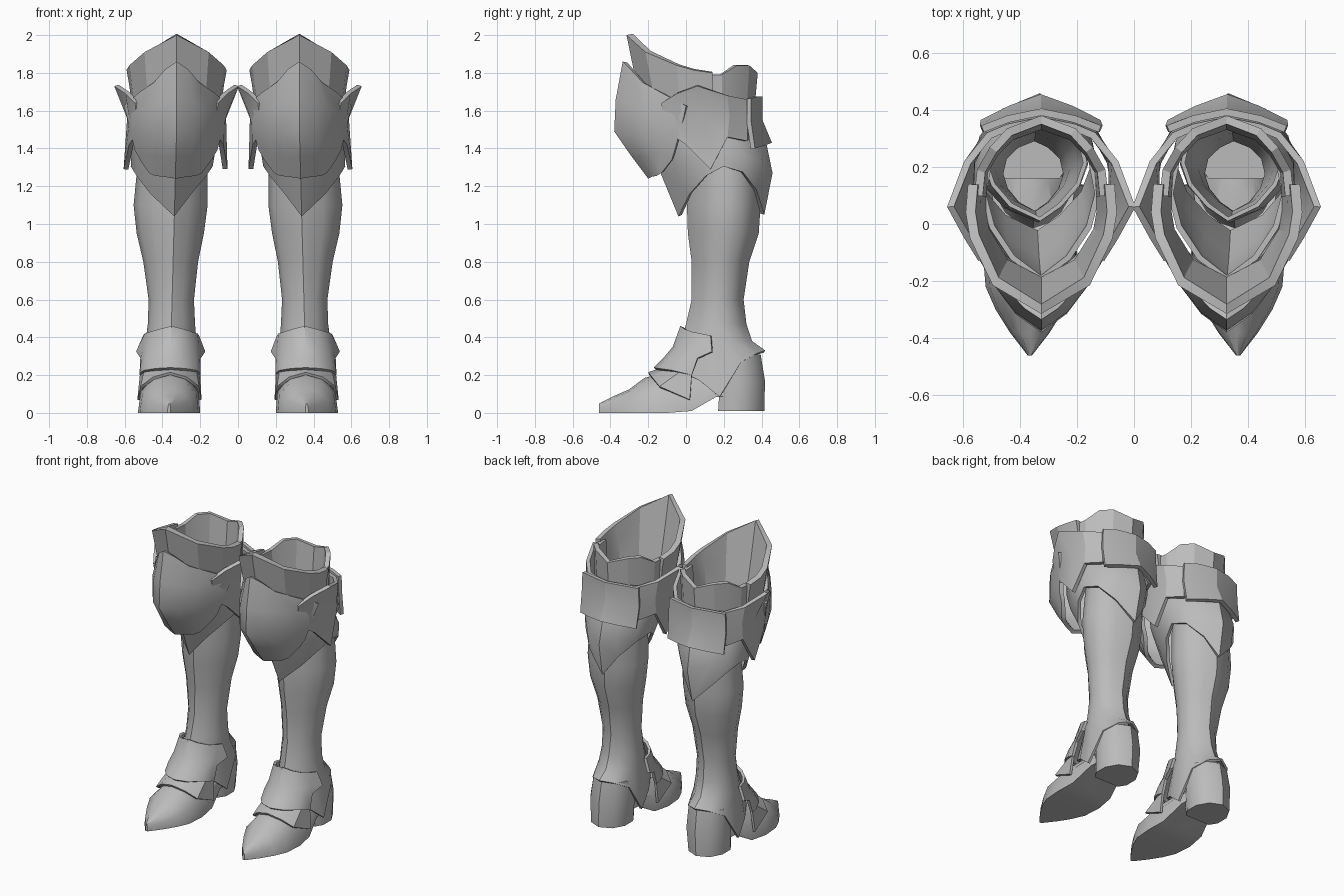
import bpy, math

steel = bpy.data.materials.new("steel_grey")
steel.diffuse_color = (0.5, 0.5, 0.5, 1)

# Half outlines of a leg ring and of the heel, front round to back (unit size)
RING = [(0, -1), (.5, -.74), (.85, -.36), (1, .05), (.88, .5), (.5, .82), (0, 1)]
HEEL = [(0, -1), (.75, -1), (1, -.6), (1, .1), (.65, .72), (0, 1)]


def ring(yf, yb, w, z, shape=RING):
    """Half leg ring; z is one height or a height for each column."""
    zs = z if isinstance(z, list) else [z] * len(shape)
    mid, half = (yf + yb) / 2, (yb - yf) / 2
    return [(w * sx, mid + half * sy, h) for (sx, sy), h in zip(shape, zs)]


def section(y, w, top, bottom=0.0):
    """Half cross-section of the foot, ridge down to sole."""
    h = top - bottom
    return [(0, y, top), (w * .5, y, bottom + h * .91), (w * .93, y, bottom + h * .52),
            (w, y, bottom), (0, y, bottom)]


def centre(z):
    """The leg leans outward towards the foot."""
    return .325 + .04 * min(1, max(0, (1.5 - z) / 1.5))


def calf_bulge(z):
    """Outward shift of the calf relative to its front and back ridges."""
    return .021 * max(0, min(1, (z - .5) / .5, (1.6 - z) / .3))


def plate(name, rows, thick=0.0, cap=False, bulge=False, angle=35):
    """Loft half rows, reflect across the leg's middle, then mirror to the other leg."""
    closed = rows[0][-1][0] == 0
    flip = not closed and rows[0][0][1] > rows[0][-1][1]
    verts, faces = [], []
    for row in rows:
        start = 1 if row[0][0] == 0 else 0
        left = [(-x, y, z) for x, y, z in reversed(row[start:-1] if closed else row[start:])]
        for x, y, z in left + list(row):
            shift = calf_bulge(z) if bulge and x else 0
            verts.append((centre(z) + x + shift, y, z))
    n = len(verts) // len(rows)
    for r in range(len(rows) - 1):
        for c in range(n if closed else n - 1):
            d = (c + 1) % n
            f = (r * n + c, r * n + n + c, r * n + n + d, r * n + d)
            faces.append(f[::-1] if flip else f)
    if cap:
        faces.append(tuple(range(n)))
        faces.append(tuple(reversed(range(len(verts) - n, len(verts)))))
    mesh = bpy.data.meshes.new(name)
    mesh.from_pydata(verts, [], faces)
    mesh.materials.append(steel)
    ob = bpy.data.objects.new(name, mesh)
    bpy.context.collection.objects.link(ob)
    bpy.ops.object.select_all(action='DESELECT')
    ob.select_set(True)
    bpy.context.view_layer.objects.active = ob
    if thick:
        s = ob.modifiers.new("thickness", 'SOLIDIFY')
        s.thickness, s.offset = thick, -1
        bpy.ops.object.modifier_apply(modifier=s.name)
    m = ob.modifiers.new("other_leg", 'MIRROR')
    m.use_mirror_merge = False
    bpy.ops.object.modifier_apply(modifier=m.name)
    bpy.ops.object.shade_smooth_by_angle(angle=math.radians(angle))
    return ob


# Shin tube, flaring into the ankle collar
plate("shin", [
    ring(.01, .40, .182, 1.36),
    ring(.005, .395, .196, 1.1),
    ring(.01, .385, .178, .95),
    ring(.03, .335, .145, .8),
    ring(.03, .305, .12, .6),
    ring(0, .32, .125, .47),
    ring(-.03, .35, .135, .38),
    ring(-.09, .42, .157, [.26, .22, .17, .085, .27, .315, .33]),
], .015, bulge=True)

# Calf plate with pointed front and back and arched sides
plate("calf_plate", [
    ring(-.2, .38, .21, 1.56),
    ring(-.19, .425, .222, 1.43),
    ring(-.135, .458, .222, [1.27, 1.3, 1.34, 1.38, 1.36, 1.33, 1.27]),
    ring(-.04, .415, .217, [1.04, 1.16, 1.255, 1.305, 1.275, 1.18, 1.05]),
], .02, bulge=True)

# Band behind the knee, with side wings and hanging points
plate("knee_band", [
    [(0, .375, 1.66), (.12, .35, 1.66), (.19, .32, 1.66), (.27, .22, 1.68),
     (.33, .06, 1.73), (.27, -.05, 1.69), (.22, -.13, 1.64)],
    [(0, .38, 1.58), (.12, .355, 1.57), (.195, .325, 1.56), (.257, .23, 1.57),
     (.262, .1, 1.56), (.25, -.04, 1.55), (.21, -.12, 1.55)],
    [(0, .40, 1.50), (.1, .37, 1.48), (.2, .325, 1.44), (.255, .22, 1.46),
     (.275, .13, 1.29), (.25, 0, 1.42), (.21, -.09, 1.48)],
], .025, angle=25)

# Flared back panel lying over the band
plate("back_panel", [
    [(0, .405, 1.675), (.12, .38, 1.675), (.21, .345, 1.665)],
    [(0, .405, 1.55), (.12, .38, 1.545), (.215, .345, 1.54)],
    [(0, .455, 1.43), (.11, .415, 1.415), (.21, .365, 1.40)],
], .025, angle=20)

# Tall front half of the thigh cuff
plate("front_cuff", [
    [(0, -.315, 2.0), (.17, -.215, 1.91), (.25, -.05, 1.84), (.265, .04, 1.815), (.257, .14, 1.80)],
    [(0, -.27, 1.78), (.16, -.185, 1.76), (.238, -.04, 1.74), (.25, .04, 1.73), (.245, .14, 1.73)],
    [(0, -.22, 1.56), (.14, -.15, 1.56), (.215, -.03, 1.56), (.228, .04, 1.56), (.228, .14, 1.56)],
], .035, angle=18)

# Lower back half of the thigh cuff
plate("back_cuff", [
    [(0, .38, 1.80), (.12, .335, 1.84), (.18, .27, 1.84), (.225, .19, 1.79), (.235, .1, 1.79)],
    [(0, .36, 1.58), (.115, .32, 1.58), (.175, .26, 1.58), (.215, .19, 1.58), (.222, .1, 1.58)],
], .03, angle=18)

# Ridged knee cap
plate("knee_cap", [
    [(0, -.335, 1.86), (.06, -.295, 1.82), (.12, -.23, 1.75), (.2, -.13, 1.695), (.28, 0, 1.625)],
    [(0, -.372, 1.66), (.09, -.31, 1.64), (.165, -.215, 1.61), (.22, -.12, 1.59), (.265, -.01, 1.575)],
    [(0, -.38, 1.49), (.09, -.315, 1.48), (.16, -.22, 1.47), (.205, -.13, 1.47), (.242, -.035, 1.48)],
    [(0, -.29, 1.36), (.08, -.245, 1.355), (.135, -.19, 1.36), (.18, -.13, 1.38), (.218, -.06, 1.39)],
    [(0, -.2, 1.24), (.06, -.18, 1.25), (.11, -.155, 1.255), (.14, -.13, 1.27), (.19, -.075, 1.34)],
], .025)

# Flared ankle guard with side spikes
plate("ankle_guard", [
    [(0, -.03, .46), (.06, -.01, .445), (.11, .03, .43), (.14, .08, .42), (.148, .13, .41)],
    [(0, -.07, .35), (.07, -.05, .345), (.125, 0, .335), (.15, .06, .335), (.183, .137, .325)],
    [(0, -.12, .29), (.075, -.1, .285), (.135, -.04, .28), (.155, .01, .28), (.16, .06, .29)],
    [(0, -.17, .24), (.08, -.14, .235), (.14, -.07, .225), (.162, -.01, .21), (.162, .03, .2)],
], .018)

# Instep plate between ankle guard and toe
plate("instep_plate", [
    [(0, -.1, .25), (.08, -.08, .24), (.14, -.03, .22), (.16, .03, .2)],
    [(0, -.2, .215), (.09, -.18, .19), (.155, -.14, .14), (.17, .02, .07)],
], .015)

# Pointed toe and arched sole
plate("toe", [
    section(.3, .105, .2, .09),
    section(.16, .118, .22, .085),
    section(.03, .15, .22, .01),
    section(-.1, .165, .215),
    section(-.22, .155, .185),
    section(-.3, .12, .125),
    section(-.38, .07, .09),
    section(-.46, .008, .05),
], cap=True)

# Solid heel block
plate("heel", [
    ring(.16, .395, .128, .31, HEEL),
    ring(.18, .418, .135, .17, HEEL),
    ring(.17, .415, .122, .01, HEEL),
], cap=True, angle=40)
